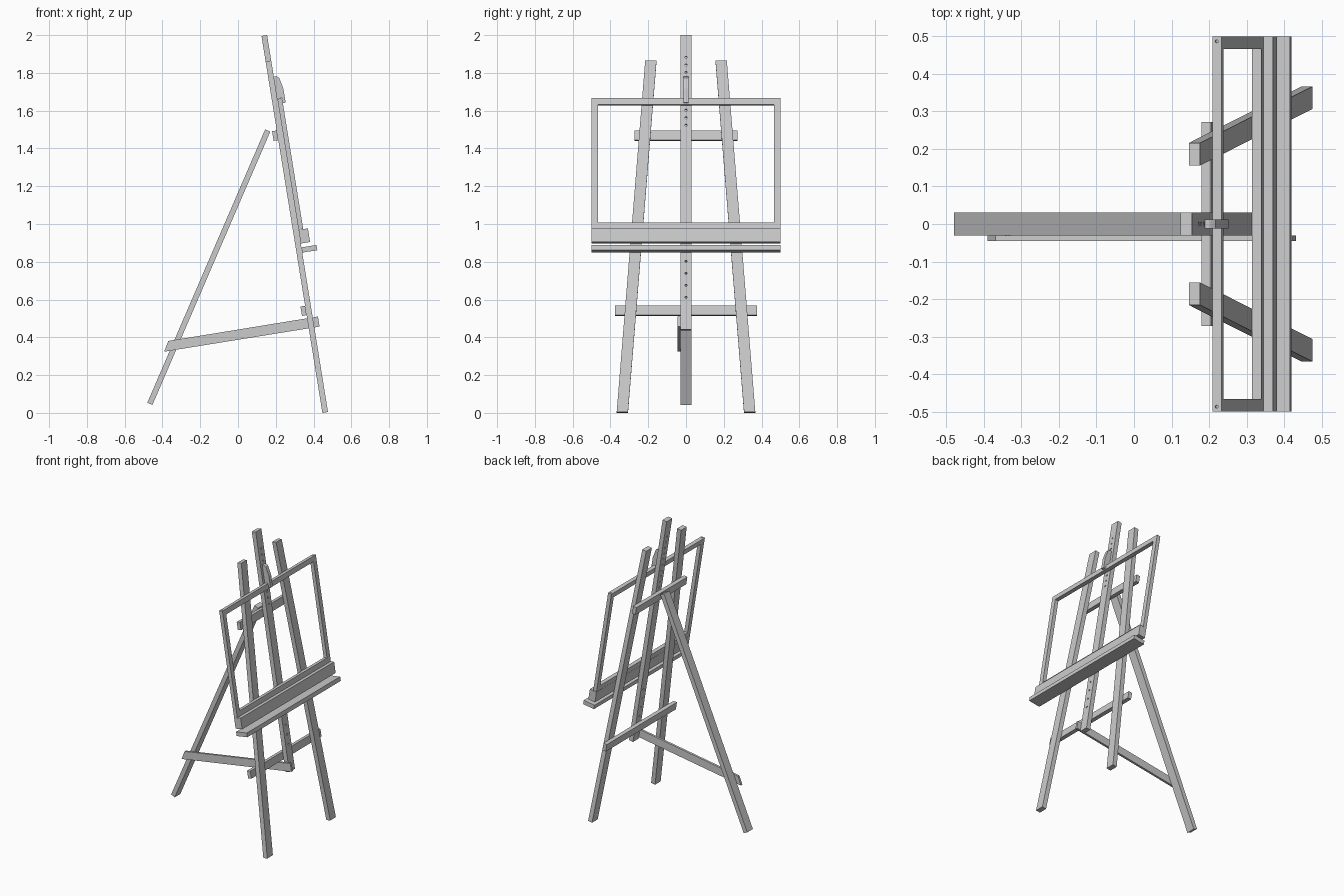
import bpy, bmesh, math
from mathutils import Matrix

if "Cube" in bpy.data.objects:
    bpy.data.objects.remove(bpy.data.objects["Cube"])

# Leaning plane of the easel: local x = out of the front, y = sideways, z = up the lean
LEAN = Matrix.Translation((0.462, 0, 0)) @ Matrix.Rotation(-math.radians(9.18), 4, 'Y')
FLAT = Matrix.Identity(4)


def prism(name, pts, lo, hi, along='Y', mat=LEAN):
    """Extrude a profile: (x, z) points along Y, or (y, z) points along X."""
    place = (lambda p, d: (p[0], d, p[1])) if along == 'Y' else (lambda p, d: (d, p[0], p[1]))
    bm = bmesh.new()
    a = [bm.verts.new(place(p, lo)) for p in pts]
    b = [bm.verts.new(place(p, hi)) for p in pts]
    bm.faces.new(a)
    bm.faces.new(b[::-1])
    for i in range(len(pts)):
        j = (i + 1) % len(pts)
        bm.faces.new((a[i], b[i], b[j], a[j]))
    bmesh.ops.recalc_face_normals(bm, faces=bm.faces)
    me = bpy.data.meshes.new(name)
    bm.to_mesh(me)
    bm.free()
    ob = bpy.data.objects.new(name, me)
    bpy.context.collection.objects.link(ob)
    ob.matrix_world = mat
    return ob


def box(name, x, y, z):
    return prism(name, [(x[0], z[0]), (x[1], z[0]), (x[1], z[1]), (x[0], z[1])], *y)


def drill(target, name, holes, r, depth, axis):
    """Cut round holes through a part with one hidden cutter."""
    bm = bmesh.new()
    rot = Matrix.Rotation(math.pi / 2, 4, 'Y') if axis == 'X' else FLAT
    for h in holes:
        bmesh.ops.create_cone(bm, cap_ends=True, segments=12, radius1=r, radius2=r,
                              depth=depth, matrix=Matrix.Translation(h) @ rot)
    me = bpy.data.meshes.new(name)
    bm.to_mesh(me)
    bm.free()
    cutter = bpy.data.objects.new(name, me)
    bpy.context.collection.objects.link(cutter)
    cutter.matrix_world = LEAN
    cutter.hide_render = True
    cutter.hide_set(True)
    mod = target.modifiers.new("holes", 'BOOLEAN')
    mod.operation = 'DIFFERENCE'
    mod.solver = 'EXACT'
    mod.object = cutter


# Splayed front legs
for s, side in ((1, "right"), (-1, "left")):
    prism("front_leg_" + side,
          [(s * 0.307, 0.0024), (s * 0.367, 0.0024), (s * 0.216, 1.887), (s * 0.156, 1.887)],
          -0.015, 0.015, 'X')

# Centre mast with peg holes
mast = box("mast", (-0.015, 0.015), (-0.03, 0.03), (0.445, 2.0235))
holes = [(0, 0, 1.54 + 0.0405 * i) for i in range(10)]
holes += [(0, 0, 0.617 + 0.0643 * i) for i in range(4)]
drill(mast, "peg_hole_cutter", holes, 0.006, 0.1, 'X')

# Cross bars behind the legs
box("lower_crossbar", (-0.04, -0.015), (-0.375, 0.375), (0.527, 0.577))
box("upper_crossbar", (-0.04, -0.015), (-0.272, 0.272), (1.465, 1.517))

# Picture frame
top = box("frame_top", (0.015, 0.04), (-0.5, 0.5), (1.647, 1.681))
drill(top, "frame_hole_cutter", [(0.027, s * 0.487, 1.681) for s in (-1, 1)], 0.004, 0.02, 'Z')
box("frame_bottom", (0.015, 0.04), (-0.5, 0.5), (0.98, 1.014))
for s, side in ((1, "right"), (-1, "left")):
    y = sorted((s * 0.467, s * 0.5))
    box("frame_side_" + side, (0.015, 0.04), y, (1.014, 1.647))

# Ledge that carries the frame and the tray below it
box("ledge", (0.015, 0.065), (-0.5, 0.5), (0.906, 0.979))
box("tray", (0.015, 0.096), (-0.5, 0.5), (0.857, 0.885))

# Top clamp hooked over the frame
prism("top_clamp", [(0.015, 1.802), (0.03, 1.80), (0.042, 1.79), (0.055, 1.73),
                    (0.055, 1.655), (0.04, 1.655), (0.04, 1.682), (0.015, 1.682)],
      -0.012, 0.012)

# Rear leg and the strut tying it to the mast
prism("rear_leg", [(-0.480, 0.054), (-0.453, 0.042), (0.171, 1.489), (0.144, 1.501)],
      -0.03, 0.03, 'Y', FLAT)
prism("strut", [(-0.391, 0.324), (0.432, 0.457), (0.423, 0.510), (-0.369, 0.381)],
      -0.045, -0.03, 'Y', FLAT)
